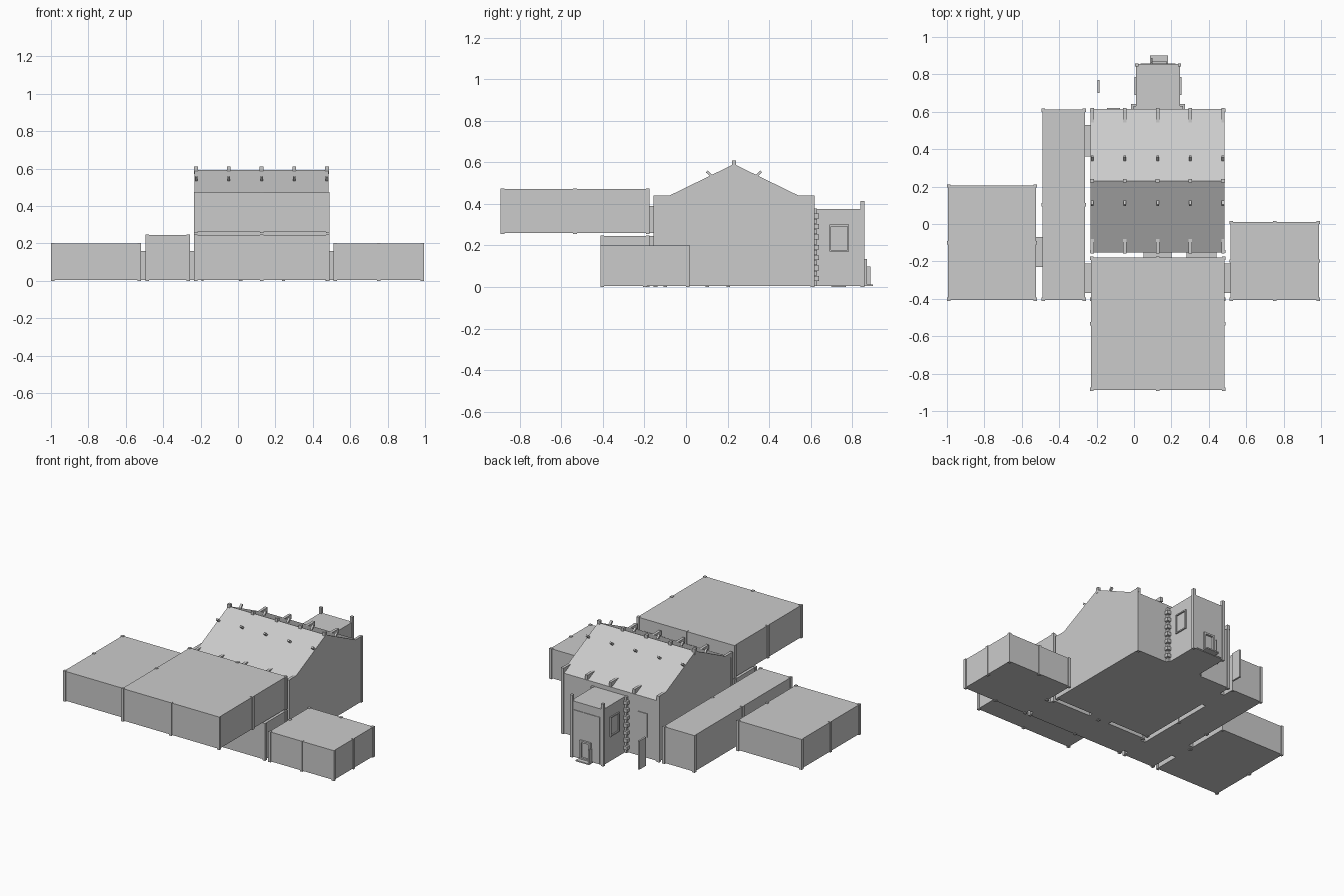
import bpy, bmesh, math
from mathutils import Matrix, Vector

if "Cube" in bpy.data.objects:
    bpy.data.objects.remove(bpy.data.objects["Cube"])

grey = bpy.data.materials.new("plain_grey")
grey.diffuse_color = (0.6, 0.6, 0.6, 1)
grey.use_nodes = True
grey.node_tree.nodes["Principled BSDF"].inputs["Base Color"].default_value = grey.diffuse_color


def finish(name, bm):
    bmesh.ops.recalc_face_normals(bm, faces=bm.faces)
    me = bpy.data.meshes.new(name)
    bm.to_mesh(me)
    bm.free()
    me.materials.append(grey)
    ob = bpy.data.objects.new(name, me)
    bpy.context.collection.objects.link(ob)
    return ob


def add_box(bm, x0, x1, y0, y1, z0, z1, tilt=0):
    c = Vector(((x0 + x1) / 2, (y0 + y1) / 2, (z0 + z1) / 2))
    m = (Matrix.Translation(c) @ Matrix.Rotation(tilt, 4, 'X')
         @ Matrix.Diagonal((x1 - x0, y1 - y0, z1 - z0, 1)))
    bmesh.ops.create_cube(bm, size=1, matrix=m)


def boxes(name, items):
    bm = bmesh.new()
    for it in items:
        add_box(bm, *it)
    return finish(name, bm)


def room(name, x0, x1, y0, y1, z0, z1, nx, ny):
    """Room block with slim posts standing round its edge."""
    e, w = 0.005, 0.018
    boxes(name, [(x0 + e, x1 - e, y0 + e, y1 - e, z0 + e, z1 - 0.003)])
    posts = []
    for i in range(nx + 1):
        for j in range(ny + 1):
            if 0 < i < nx and 0 < j < ny:
                continue
            px = x0 + w / 2 + (x1 - x0 - w) * i / nx
            py = y0 + w / 2 + (y1 - y0 - w) * j / ny
            posts.append((px - w / 2, px + w / 2, py - w / 2, py + w / 2, z0, z1))
    boxes(name + "_posts", posts)


# Low rooms and the raised front room
room("left_room", -1.0, -0.518, -0.412, 0.212, 0, 0.203, 1, 2)
room("middle_room", -0.495, -0.257, -0.412, 0.617, 0, 0.248, 1, 2)
room("right_room", 0.51, 0.995, -0.412, 0.017, 0, 0.203, 2, 2)
room("lower_front_room", -0.235, 0.488, -0.412, -0.175, 0, 0.248, 2, 1)
room("raised_front_room", -0.235, 0.488, -0.893, -0.175, 0.255, 0.475, 2, 2)

# Short passages bridging the gaps
boxes("passages", [
    (-0.525, -0.488, -0.23, -0.07, 0.005, 0.16),
    (-0.264, -0.228, -0.37, -0.21, 0.005, 0.16),
    (-0.264, -0.228, 0.36, 0.53, 0.005, 0.16),
    (0.48, 0.518, -0.37, -0.21, 0.005, 0.16),
    (0.05, 0.2, -0.182, -0.148, 0.005, 0.16),
    (0.05, 0.2, -0.182, -0.148, 0.26, 0.39),
    (0.28, 0.44, -0.182, -0.148, 0.26, 0.39)])

# Gabled main hall, a profile extruded along x
profile = [(-0.152, 0.005), (-0.152, 0.405), (0.231, 0.592), (0.614, 0.405), (0.614, 0.005)]
bm = bmesh.new()
face = bm.faces.new([bm.verts.new((-0.232, y, z)) for y, z in profile])
ext = bmesh.ops.extrude_face_region(bm, geom=[face], use_keep_orig=True)
bmesh.ops.translate(bm, vec=(0.717, 0, 0),
                    verts=[v for v in ext["geom"] if isinstance(v, bmesh.types.BMVert)])
finish("main_hall", bm)

# Roof fittings repeated at five frames: eaves brackets, lamps, ridge stubs
brackets, lamps, stubs = [], [], []
for i in range(5):
    x = -0.224 + 0.175 * i
    stubs.append((x - 0.01, x + 0.01, 0.221, 0.241, 0.57, 0.61))
    for s in (-1, 1):
        ya, yb = sorted((0.231 + s * 0.309, 0.231 + s * 0.388))
        brackets.append((x - 0.009, x + 0.009, ya, yb, 0.41, 0.44))
        yl = 0.231 + s * 0.118
        lamps.append((x - 0.007, x + 0.007, yl - 0.006, yl + 0.006, 0.525, 0.562, -s * 0.8))
boxes("eaves_brackets", brackets)
boxes("roof_lamps", lamps)
boxes("ridge_stubs", stubs)
boxes("hall_corner_posts", [(x - 0.01, x + 0.01, y - 0.009, y + 0.009, 0, 0.44)
                            for x in (-0.226, 0.478) for y in (-0.147, 0.609)])

# Rear tower with tall corner posts
boxes("rear_tower", [(0.012, 0.246, 0.61, 0.855, 0.005, 0.376)])
boxes("tower_posts", [(x - 0.009, x + 0.009, 0.841, 0.859, 0, 0.415)
                      for x in (0.015, 0.243)])

# Alternating corner stones where the tower meets the hall
stones = []
for k in range(15):
    z, d = 0.005 + k * 0.025, 0.028 if k % 2 else 0.017
    stones.append((0.005 - d + 0.008, 0.015, 0.613, 0.613 + d, z, z + 0.023))
    stones.append((0.243, 0.245 + d, 0.613, 0.613 + d, z, z + 0.023))
boxes("corner_stones", stones)


# Raised frames for windows and the rear panel
def side_frame(x0, x1, y0, y1, z0, z1, t=0.008):
    return [(x0, x1, y0, y1, z0, z0 + t), (x0, x1, y0, y1, z1 - t, z1),
            (x0, x1, y0, y0 + t, z0, z1), (x0, x1, y1 - t, y1, z0, z1)]


def back_frame(x0, x1, y0, y1, z0, z1, t=0.008):
    return [(x0, x1, y0, y1, z0, z0 + t), (x0, x1, y0, y1, z1 - t, z1),
            (x0, x0 + t, y0, y1, z0, z1), (x1 - t, x1, y0, y1, z0, z1)]


boxes("tower_window_frames", side_frame(0.004, 0.014, 0.69, 0.785, 0.17, 0.3)
      + side_frame(0.244, 0.254, 0.69, 0.785, 0.17, 0.3))
boxes("rear_panel", [(0.035, 0.223, 0.853, 0.859, 0.01, 0.32)])
boxes("hall_rear_window", [(-0.145, -0.075, 0.612, 0.619, 0.14, 0.3)])

# Doorway with its step at the back of the tower
boxes("door_frame", back_frame(0.095, 0.175, 0.852, 0.872, 0.01, 0.135, 0.012))
boxes("door_step", [(0.085, 0.182, 0.858, 0.9, 0.005, 0.013)])
boxes("door_rail", [(0.09, 0.098, 0.86, 0.888, 0.01, 0.1)])

# Free-standing plate beside the tower
boxes("standing_plate", [(-0.196, -0.184, 0.7, 0.77, 0, 0.19)])
